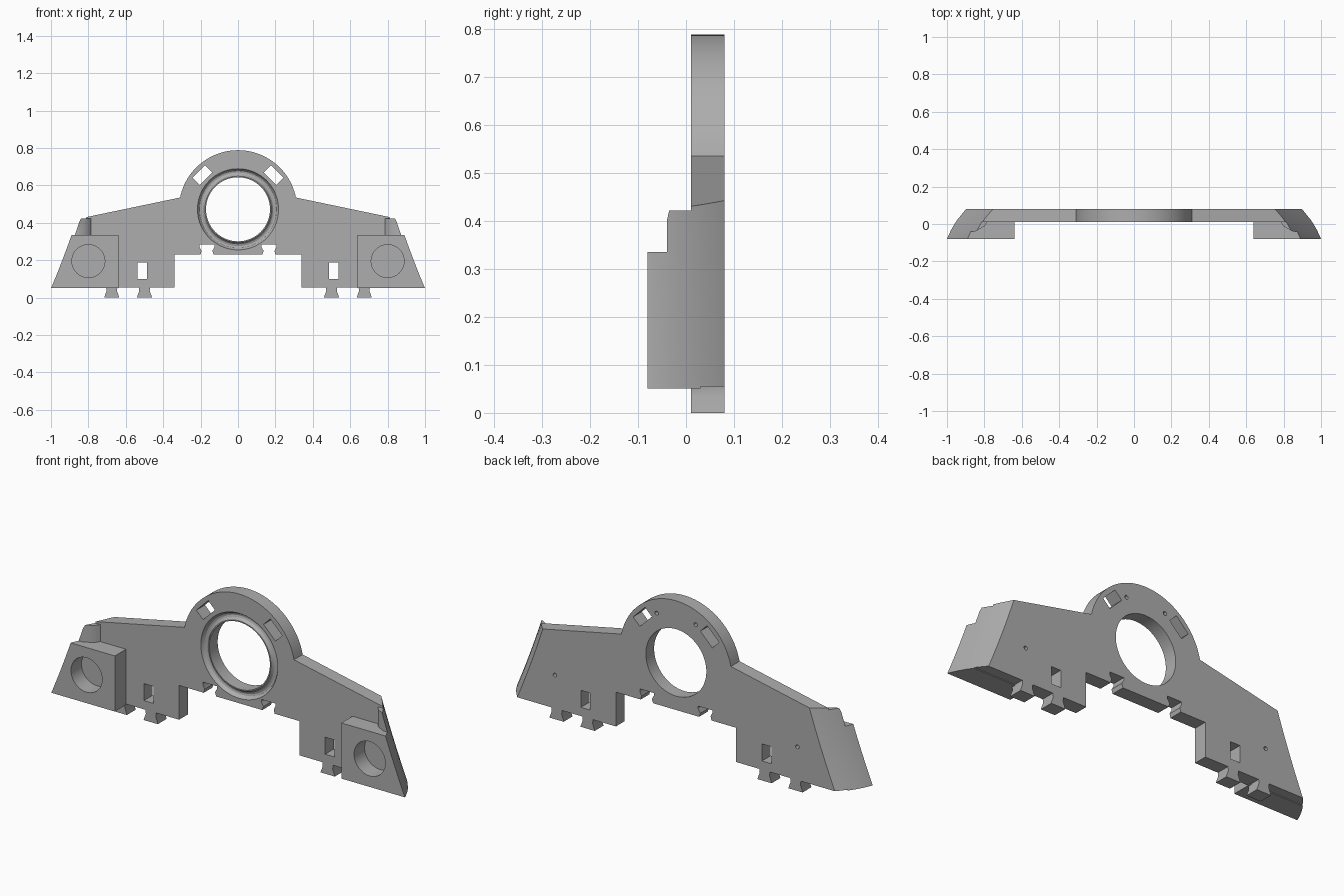
import bpy, bmesh, math
from mathutils import Matrix, Vector

cube = bpy.data.objects.get("Cube")
if cube:
    bpy.data.objects.remove(cube)

grey = bpy.data.materials.new("plain_grey")
grey.use_nodes = True
grey.diffuse_color = (0.42, 0.42, 0.42, 1)
grey.node_tree.nodes["Principled BSDF"].inputs["Base Color"].default_value = (0.42, 0.42, 0.42, 1)

FRONT, BACK = 0.01, 0.08          # main plate depth
RING_Z, RING_R = 0.472, 0.316     # ring centre height and outer radius


def finish(bm, name):
    bmesh.ops.recalc_face_normals(bm, faces=bm.faces)
    mesh = bpy.data.meshes.new(name)
    bm.to_mesh(mesh)
    bm.free()
    mesh.materials.append(grey)
    ob = bpy.data.objects.new(name, mesh)
    bpy.context.collection.objects.link(ob)
    return ob


def prism(name, points, axis, low, high):
    """Extrude a 2D outline along y (xz outline) or z (xy outline)."""
    bm = bmesh.new()
    place = (lambda a, b: (a, low, b)) if axis == "y" else (lambda a, b: (a, b, low))
    face = bm.faces.new([bm.verts.new(place(a, b)) for a, b in points])
    out = bmesh.ops.extrude_face_region(bm, geom=[face])["geom"]
    step = (0, high - low, 0) if axis == "y" else (0, 0, high - low)
    bmesh.ops.translate(bm, vec=step, verts=[v for v in out if isinstance(v, bmesh.types.BMVert)])
    return finish(bm, name)


def box(name, x, y, z, size, turn=0):
    bm = bmesh.new()
    m = Matrix.Translation((x, y, z)) @ Matrix.Rotation(turn, 4, "Y") @ Matrix.Diagonal((*size, 1))
    bmesh.ops.create_cube(bm, size=1, matrix=m)
    return finish(bm, name)


def rod(name, x, z, radius, low, high, sides=48):
    bm = bmesh.new()
    m = Matrix.Translation((x, (low + high) / 2, z)) @ Matrix.Rotation(math.pi / 2, 4, "X")
    bmesh.ops.create_cone(bm, cap_ends=True, segments=sides, radius1=radius, radius2=radius,
                          depth=high - low, matrix=m)
    return finish(bm, name)


def lathe(name, profile, steps=72):
    """Spin (radius, y) points about the ring axis."""
    bm = bmesh.new()
    verts = [bm.verts.new((r, y, RING_Z)) for r, y in profile]
    edges = [bm.edges.new(pair) for pair in zip(verts, verts[1:])]
    bmesh.ops.spin(bm, geom=verts + edges, cent=(0, 0, RING_Z), axis=(0, 1, 0),
                   angle=2 * math.pi, steps=steps)
    bmesh.ops.remove_doubles(bm, verts=bm.verts, dist=0.0001)
    return finish(bm, name)


def end_cutter(name, side):
    """Solid outside the curved, leaning end face."""
    bm = bmesh.new()
    rows = []
    for i in range(7):
        t = -0.15 + 1.3 * i / 6
        row = []
        for j in range(10):
            h = -0.1 + 0.06 * j
            x = 0.9 + 0.1 * t + 0.04 * t * (1 - t) - 0.42 * h + 0.12 * h * h
            row.append(bm.verts.new((side * x, BACK - 0.16 * t, 0.05 + h)))
        rows.append(row)
    faces = [bm.faces.new((a[j], a[j + 1], b[j + 1], b[j]))
             for a, b in zip(rows, rows[1:]) for j in range(9)]
    out = bmesh.ops.extrude_face_region(bm, geom=faces)["geom"]
    for v in out:
        if isinstance(v, bmesh.types.BMVert):
            v.co.x = side * 1.4
    return finish(bm, name)


def combine(target, tool, operation):
    mod = target.modifiers.new(tool.name, "BOOLEAN")
    mod.operation, mod.solver, mod.object = operation, "EXACT", tool
    bpy.ops.object.select_all(action="DESELECT")
    bpy.context.view_layer.objects.active = target
    target.select_set(True)
    bpy.ops.object.modifier_apply(modifier=mod.name)
    bpy.data.objects.remove(tool)


def tab(x, z=0.055):
    """Flared foot hanging below the wing."""
    return [(x - 0.03, z), (x - 0.028, 0.035), (x - 0.04, 0.003), (x - 0.04, 0),
            (x + 0.04, 0), (x + 0.04, 0.003), (x + 0.028, 0.035), (x + 0.03, z)]


# Main plate: half outline with feet, notches and ring arc, mirrored
half = [(0.13, 0.23), (0.137, 0.25), (0.125, 0.27), (0.125, 0.283),
        (0.205, 0.283), (0.205, 0.27), (0.195, 0.25), (0.2, 0.23),
        (0.34, 0.23), (0.34, 0.055)]
half += tab(0.5) + tab(0.675) + [(1.1, 0.055), (1.1, 0.37)]
start = math.asin((0.535 - RING_Z) / RING_R)
for i in range(25):
    a = start + (math.pi / 2 - start) * i / 24
    half.append((RING_R * math.cos(a), RING_Z + RING_R * math.sin(a)))
outline = half + [(-x, z) for x, z in reversed(half[:-1])]
bracket = prism("bracket", outline, "y", FRONT, BACK)

for side in (-1, 1):
    # End wall and lamp block in front of the wing
    wall = [(0.78, 0.03), (0.785, FRONT), (0.8, -0.012), (0.82, -0.024), (0.85, -0.04),
            (1.1, -0.04), (1.1, 0.03)]
    combine(bracket, prism("end_wall", [(side * x, y) for x, y in wall], "z", 0.06, 0.422), "UNION")
    combine(bracket, box("end_block", side * 0.87, -0.025, 0.193, (0.46, 0.11, 0.284)), "UNION")
    combine(bracket, end_cutter("end_cutter", side), "DIFFERENCE")
    # Round socket, window and slanted slot
    combine(bracket, rod("socket", side * 0.8, 0.195, 0.088, -0.2, 0.005), "DIFFERENCE")
    combine(bracket, box("window", side * 0.512, 0.05, 0.143, (0.053, 0.3, 0.087)), "DIFFERENCE")
    combine(bracket, box("slot", side * 0.19, 0.05, 0.655, (0.095, 0.3, 0.054),
                         side * math.pi / 4), "DIFFERENCE")
    # Pin holes in the back
    for x, z in ((0.11, 0.695), (0.685, 0.225)):
        combine(bracket, rod("pin_hole", side * x, z, 0.01, 0.05, 0.12, 16), "DIFFERENCE")

# Central opening with a rounded groove around its front
opening = [(0, -0.1), (0.217, -0.1), (0.217, FRONT), (0.213, 0.02), (0.205, 0.028), (0.196, 0.03),
           (0.187, 0.027), (0.18, 0.019), (0.177, 0.013), (0.171, 0.013), (0.171, 0.12), (0, 0.12)]
combine(bracket, lathe("opening", opening), "DIFFERENCE")

bpy.ops.object.select_all(action="DESELECT")
bpy.context.view_layer.objects.active = bracket
bracket.select_set(True)
bpy.ops.object.shade_smooth_by_angle(angle=math.radians(30))
